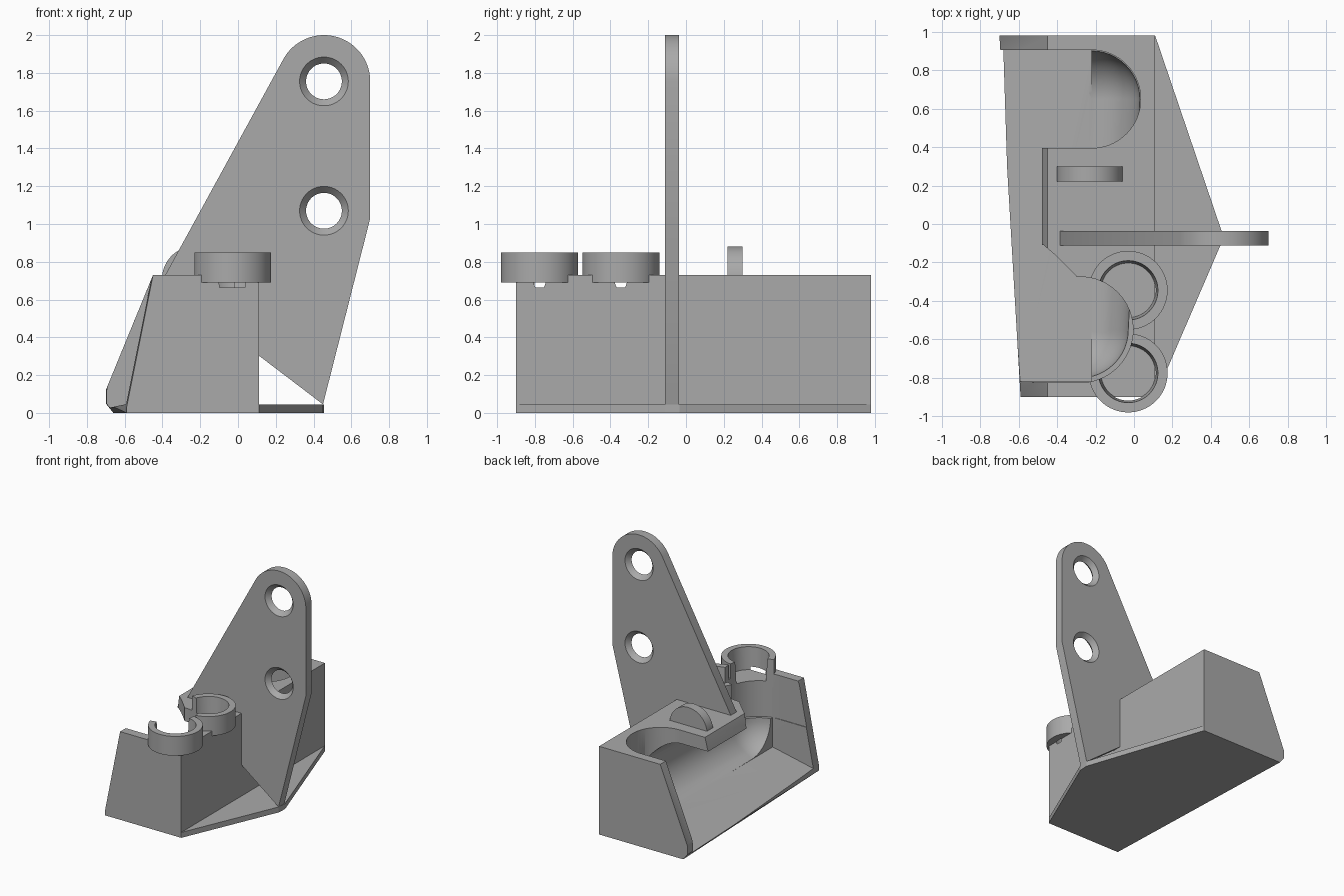
import bpy, bmesh
from math import sin, cos, pi, radians
from mathutils import Vector

if "Cube" in bpy.data.objects:
    bpy.data.objects.remove(bpy.data.objects["Cube"])

grey = bpy.data.materials.new("plain_grey")
grey.use_nodes = True
grey.diffuse_color = (0.4, 0.4, 0.4, 1)
grey.node_tree.nodes["Principled BSDF"].inputs["Base Color"].default_value = (0.4, 0.4, 0.4, 1)


def hull(name, points):
    """Convex solid around the given points."""
    bm = bmesh.new()
    for p in points:
        bm.verts.new(p)
    res = bmesh.ops.convex_hull(bm, input=bm.verts)
    junk = {g for g in res["geom_interior"] + res["geom_unused"] if isinstance(g, bmesh.types.BMVert)}
    bmesh.ops.delete(bm, geom=list(junk), context="VERTS")
    bmesh.ops.dissolve_limit(bm, angle_limit=radians(0.5), verts=bm.verts, edges=bm.edges)
    bmesh.ops.recalc_face_normals(bm, faces=bm.faces)
    me = bpy.data.meshes.new(name)
    bm.to_mesh(me)
    bm.free()
    me.materials.append(grey)
    ob = bpy.data.objects.new(name, me)
    bpy.context.collection.objects.link(ob)
    return ob


def circle(cx, cy, r, n=64):
    return [(cx + r * cos(2 * pi * i / n), cy + r * sin(2 * pi * i / n)) for i in range(n)]


def up(outline, z):
    return [(x, y, z) for x, y in outline]


def along_y(profile, y):
    return [(x, y, z) for x, z in profile]


def ball(c, r, n=48):
    return [(c[0] + r * sin(pi * j / 24) * cos(2 * pi * i / n),
             c[1] + r * sin(pi * j / 24) * sin(2 * pi * i / n),
             c[2] + r * cos(pi * j / 24)) for i in range(n) for j in range(25)]


def cut(ob, cutters):
    for c in cutters:
        c.hide_render = True
        m = ob.modifiers.new("cut", "BOOLEAN")
        m.operation, m.solver, m.object = "DIFFERENCE", "EXACT", c
    bpy.context.view_layer.objects.active = ob
    for m in list(ob.modifiers):
        bpy.ops.object.modifier_apply(modifier=m.name)


def smooth(ob):
    bpy.ops.object.select_all(action="DESELECT")
    ob.select_set(True)
    bpy.context.view_layer.objects.active = ob
    bpy.ops.object.shade_smooth_by_angle(angle=radians(30))


# Main housing, open on its right side
TOP, RIM = 0.73, 0.85
back = [(0.11, 0), (0.11, TOP), (-0.45, TOP), (-0.70, 0.12), (-0.70, 0.05), (-0.66, 0)]
front = [(0.11, 0), (0.11, TOP), (-0.45, TOP), (-0.59, 0.03), (-0.59, 0)]
housing = hull("housing", along_y(back, 0.98) + along_y(front, -0.9))

# Inner space: sloped bin, rounded rear wall, two pockets open at the top
IN_F, IN_B = -0.82, 0.905
bin_profile = [(-1, -0.04), (-0.7, 0.035), (-0.22, 0.125), (-0.22, 0.62), (-1, 0.62)]
bin_cut = hull("bin_cutter", along_y(bin_profile, IN_F) + along_y(bin_profile, IN_B))
trough_cut = hull("trough_cutter", ball((-0.22, 0.65, 0.37), 0.25) + ball((-0.28, -0.55, 0.37), 0.25))


def pocket(name, cx, cy, r):
    outline = circle(cx, cy, r) + [(-1, cy - r), (-1, cy + r)]
    return hull(name, up(outline, 0.37) + up(outline, 1.2))


back_pocket = pocket("back_pocket_cutter", -0.22, 0.65, 0.255)
front_pocket = pocket("front_pocket_cutter", -0.28, -0.55, 0.275)
edge = [(-1, 0.5), (-0.51, 0.5), (-0.44, 0.77), (-1, 0.77)]
edge_cut = hull("roof_edge_cutter", along_y(edge, IN_F) + along_y(edge, IN_B))
corner = [(-1, -0.11), (-0.47, -0.11), (-0.40, -0.17), (-0.30, -0.27), (-0.28, -0.4), (-1, -0.4)]
corner_cut = hull("roof_corner_cutter", up(corner, 0.5) + up(corner, 0.9))

# Two collars over the front corner with tapered sockets
collars, sockets, seats = [], [], []
for name, cy in (("rear_collar", -0.345), ("front_collar", -0.775)):
    ring = circle(-0.03, cy, 0.205)
    collars.append(hull(name, up(ring, 0.69) + up(ring, RIM)))
    seats.append(hull(name + "_seat_cutter", up(ring, 0.69) + up(ring, 0.9)))
    sockets.append(hull(name + "_socket_cutter",
                        up(circle(-0.03, cy, 0.142), 0.665) + up(circle(-0.03, cy, 0.155), RIM + 0.01)))

cut(housing, [bin_cut, trough_cut, back_pocket, front_pocket, edge_cut, corner_cut] + seats + sockets)
for collar, socket in zip(collars, sockets):
    cut(collar, [socket, front_pocket])

# Base flange widening to the foot of the upright plate
flange_outline = [(0.10, 0.98), (0.11, 0.98), (0.455, -0.035), (0.45, -0.11), (0.11, -0.9), (0.10, -0.9)]
hull("base_flange", up(flange_outline, 0) + up(flange_outline, 0.045))

# Upright mounting plate with two screw holes bevelled on both faces
PF, PB = -0.112, -0.036
HX, HZ = 0.455, 1.755
plate_outline = circle(HX, HZ, 0.245, 96) + [(0.70, 1.03), (0.45, 0.045), (0.0, 0.68), (-0.385, 0.68), (-0.385, 0.73)]
plate = hull("mounting_plate", along_y(plate_outline, PF) + along_y(plate_outline, PB))
# Keep the plate clear of the inner space
holes = []
mid = (PF + PB) / 2
for z in (HZ, 1.07):
    for y in (PF, PB):
        out = 0.01 if y > mid else -0.01
        holes.append(hull("screw_hole_cutter",
                          along_y(circle(HX, z, 0.093), mid - out / 5)
                          + along_y(circle(HX, z, 0.138), y + out)))
cut(plate, holes + [bin_cut, trough_cut])

# Half-round tab on the roof
disc = [(x, z) for x, z in circle(-0.23, 0.71, 0.172) if z > 0.69]
tab = hull("round_tab", along_y(disc, 0.22) + along_y(disc, 0.298))

for ob in [housing, plate, tab] + collars:
    smooth(ob)
for ob in [o for o in bpy.data.objects if "_cutter" in o.name]:
    bpy.data.objects.remove(ob)
